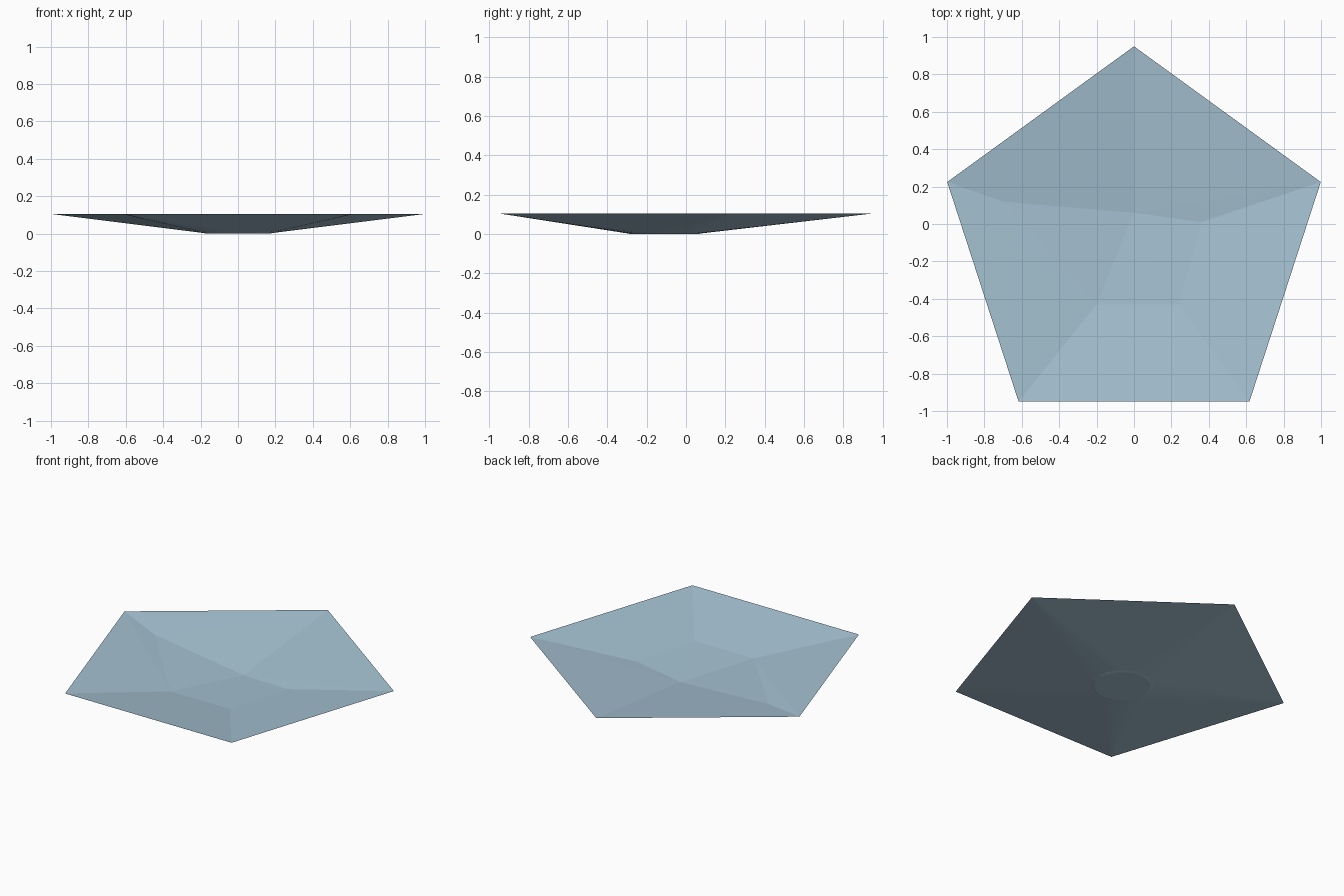
import bpy, bmesh, math

if "Cube" in bpy.data.objects:
    bpy.data.objects.remove(bpy.data.objects["Cube"])

CY = -0.10          # centre of the pentagon
RIM_Z = 0.105

mat = bpy.data.materials.new("pale_blue")
mat.diffuse_color = (0.38, 0.54, 0.65, 1)
mat.use_nodes = True
mat.node_tree.nodes["Principled BSDF"].inputs["Base Color"].default_value = mat.diffuse_color

bm = bmesh.new()

# pentagon rim, counter-clockwise from the back point
rim = []
for i in range(5):
    a = math.radians(90 + 72 * i)
    rim.append(bm.verts.new((1.05 * math.cos(a), CY + 1.05 * math.sin(a), RIM_Z)))

# faceted hollow on top: irregular inner corners, one per rim corner
inner = [bm.verts.new(p) for p in (
    (0, 0.06, 0.007), (-0.70, 0.12, 0.068), (-0.20, -0.43, 0.032),
    (0.24, -0.43, 0.032), (0.36, 0.01, 0.029))]
for i in range(5):
    j = (i + 1) % 5
    if i == 1:      # left wall reaches in to the deepest point
        bm.faces.new((rim[1], rim[2], inner[2]))
        bm.faces.new((rim[1], inner[2], inner[1]))
    else:
        bm.faces.new((rim[i], rim[j], inner[j]))
        bm.faces.new((rim[i], inner[j], inner[i]))
bm.faces.new((inner[0], inner[1], inner[2]))
bm.faces.new((inner[0], inner[2], inner[3]))
bm.faces.new((inner[0], inner[3], inner[4]))

# underside: five walls running down to a small round foot
N = 20
def ring(r, z):
    return [bm.verts.new((r * math.cos(t), CY - 0.01 + r * math.sin(t), z))
            for t in (math.radians(90 + 360 / N * k) for k in range(N))]
foot_top, foot = ring(0.19, 0.004), ring(0.17, 0.0)
for k in range(N):
    m = (k + 1) % N
    i = ((k + 2) // 4) % 5
    bm.faces.new((rim[i], foot_top[k], foot_top[m]))
    if k % 4 == 1:
        bm.faces.new((rim[i], foot_top[m], rim[(i + 1) % 5]))
    bm.faces.new((foot_top[k], foot[k], foot[m], foot_top[m]))
bm.faces.new(foot[::-1])

bmesh.ops.recalc_face_normals(bm, faces=bm.faces[:])
me = bpy.data.meshes.new("pentagon_dish")
bm.to_mesh(me)
bm.free()
me.materials.append(mat)
bpy.context.collection.objects.link(bpy.data.objects.new("pentagon_dish", me))
